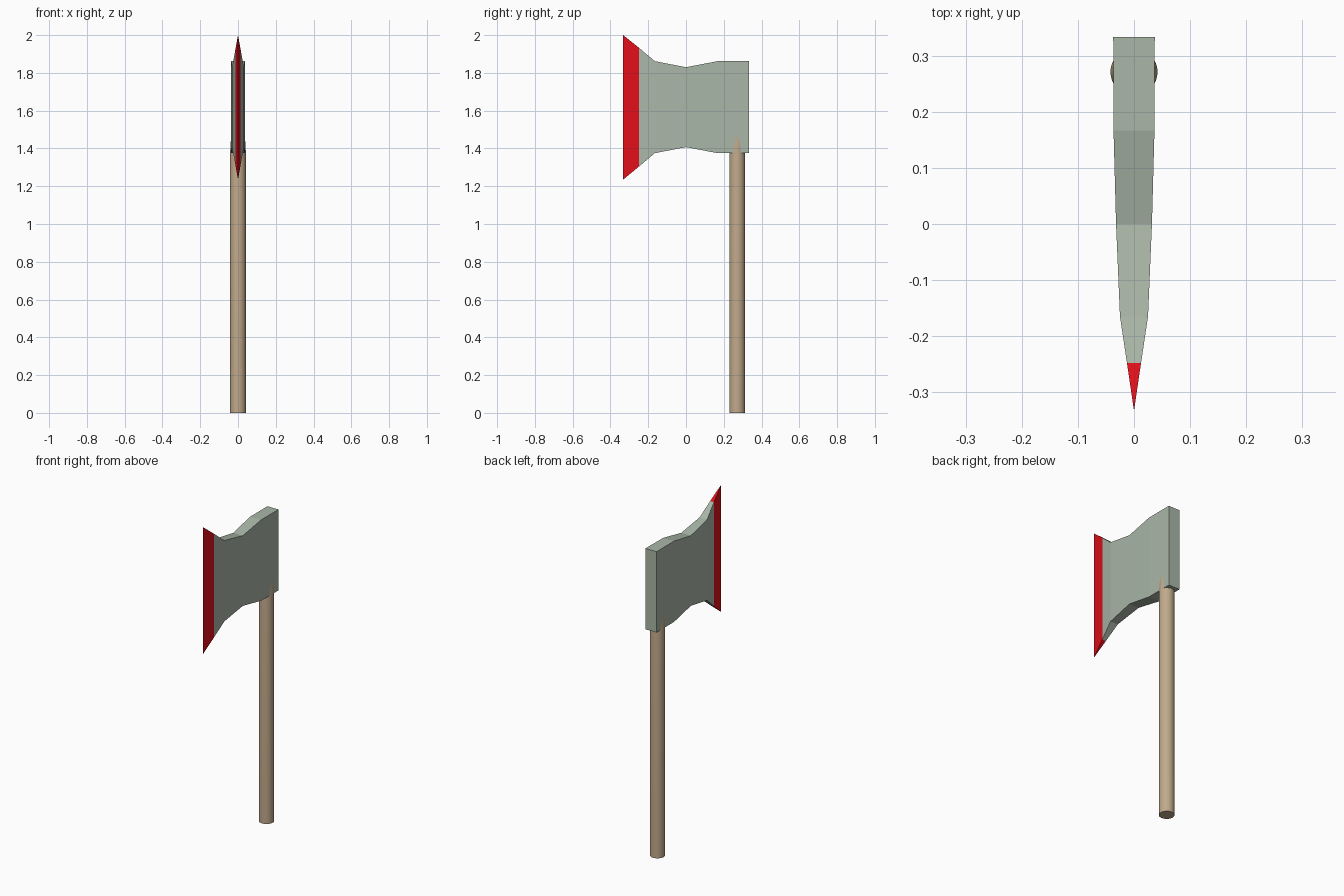
import bpy, bmesh, math

if "Cube" in bpy.data.objects:
    bpy.data.objects.remove(bpy.data.objects["Cube"])

def material(name, rgb):
    m = bpy.data.materials.new(name)
    m.diffuse_color = (*rgb, 1)
    m.use_nodes = True
    m.node_tree.nodes["Principled BSDF"].inputs["Base Color"].default_value = m.diffuse_color
    return m

def finish(bm, name, mats):
    bmesh.ops.recalc_face_normals(bm, faces=bm.faces)
    me = bpy.data.meshes.new(name)
    bm.to_mesh(me)
    bm.free()
    for m in mats:
        me.materials.append(m)
    ob = bpy.data.objects.new(name, me)
    bpy.context.collection.objects.link(ob)
    return ob

steel = material("steel", (0.40, 0.47, 0.39))
red = material("red_edge", (0.75, 0.005, 0.01))
wood = material("wood", (0.53, 0.40, 0.26))

# Axe head: rectangular sections from cutting edge to poll (y, half width, z low, z high)
sections = [(-0.333, 0.0, 1.235, 2.0), (-0.248, 0.0125, 1.305, 1.932),
            (-0.165, 0.025, 1.375, 1.862), (0.0, 0.032, 1.407, 1.83),
            (0.167, 0.0365, 1.375, 1.862), (0.333, 0.037, 1.375, 1.862)]
bm = bmesh.new()
rings = []
for y, w, lo, hi in sections:
    rings.append([bm.verts.new(p) for p in
                  ((-w, y, lo), (w, y, lo), (w, y, hi), (-w, y, hi))])
for i, (a, b) in enumerate(zip(rings, rings[1:])):
    for k in range(4):
        j = (k + 1) % 4
        f = bm.faces.new((a[k], a[j], b[j], b[k]))
        f.material_index = 1 if i == 0 else 0
bm.faces.new(rings[-1])
# The cutting edge has no width, so weld it to a line
bmesh.ops.remove_doubles(bm, verts=bm.verts, dist=1e-5)
finish(bm, "axe_head", [steel, red])

# Handle: round shaft, narrowing where it enters the head
N = 32
bm = bmesh.new()
rings = []
for r, z in [(0.042, 0.0), (0.042, 1.375), (0.037, 1.46)]:
    rings.append([bm.verts.new((r * math.cos(2 * math.pi * k / N),
                                0.271 + r * math.sin(2 * math.pi * k / N), z))
                  for k in range(N)])
for a, b in zip(rings, rings[1:]):
    for k in range(N):
        j = (k + 1) % N
        bm.faces.new((a[k], a[j], b[j], b[k]))
bm.faces.new(rings[0])
bm.faces.new(rings[-1])
handle = finish(bm, "handle", [wood])
bpy.context.view_layer.objects.active = handle
handle.select_set(True)
bpy.ops.object.shade_smooth_by_angle(angle=math.radians(30))
